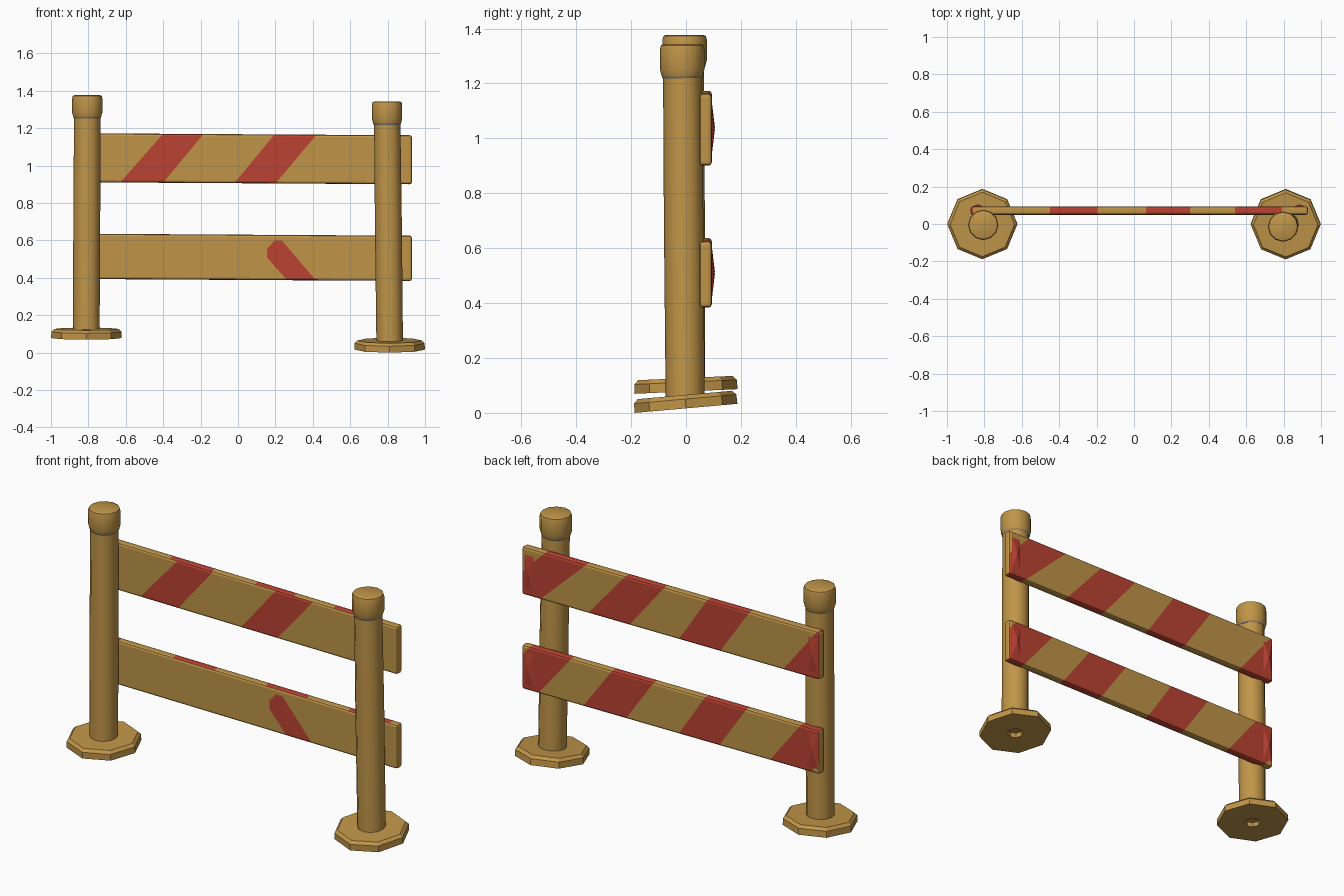
import bpy, bmesh, math
from mathutils import Vector, Matrix

if "Cube" in bpy.data.objects:
    bpy.data.objects.remove(bpy.data.objects["Cube"])


def material(name, rgb):
    m = bpy.data.materials.new(name)
    m.diffuse_color = (*rgb, 1)
    m.use_nodes = True
    m.node_tree.nodes["Principled BSDF"].inputs["Base Color"].default_value = m.diffuse_color
    return m


TAN = material("tan_wood", (0.53, 0.30, 0.065))
RED = material("red_paint", (0.50, 0.055, 0.032))
GREY = material("grey_metal", (0.2, 0.19, 0.21))


def finish(name, bm, mats, smooth=False):
    bmesh.ops.recalc_face_normals(bm, faces=bm.faces)
    me = bpy.data.meshes.new(name)
    bm.to_mesh(me)
    bm.free()
    for m in mats:
        me.materials.append(m)
    ob = bpy.data.objects.new(name, me)
    bpy.context.collection.objects.link(ob)
    if smooth:
        bpy.ops.object.select_all(action='DESELECT')
        ob.select_set(True)
        bpy.context.view_layer.objects.active = ob
        bpy.ops.object.shade_smooth_by_angle(angle=math.radians(35))
    return ob


def loft(rings, n):
    """Closed stack of rings, each (x, y, z, radius)."""
    bm = bmesh.new()
    loops = [[bm.verts.new((x + r * math.cos(2 * math.pi * i / n),
                            y + r * math.sin(2 * math.pi * i / n), z))
              for i in range(n)] for x, y, z, r in rings]
    for a, b in zip(loops, loops[1:]):
        for i in range(n):
            j = (i + 1) % n
            bm.faces.new((a[i], a[j], b[j], b[i]))
    bm.faces.new(loops[0][::-1])
    bm.faces.new(loops[-1])
    return bm


def post(side, foot, head, base_z, tilt):
    """Leaning post with a cap and a tilted eight-sided base."""
    f, h = Vector(foot), Vector(head)
    finish(side + "_post", loft([(*f, 0.071), (*f.lerp(h, 0.5), 0.072),
                                 (*(h - Vector((0, 0, 0.03))), 0.07)], 12), [TAN], True)
    # cap with chamfered rims and a grey underside
    bm = loft([(h.x, h.y, h.z + dz, r) for dz, r in
               ((-0.125, 0.071), (-0.118, 0.074), (-0.092, 0.081), (-0.018, 0.081),
                (-0.004, 0.077), (0, 0.068))], 12)
    bm.normal_update()
    for face in bm.faces:
        if face.calc_center_median().z < h.z - 0.119:
            face.material_index = 1
    finish(side + "_cap", bm, [TAN, GREY], True)
    # base with a hole underneath
    bm = loft([(0, 0, 0.03, 0.038), (0, 0, 0, 0.042), (0, 0, 0, 0.188),
               (0, 0, 0.034, 0.187), (0, 0, 0.049, 0.172)], 8)
    bm.transform(Matrix.Translation((f.x, 0, base_z)) @ Matrix.Rotation(tilt, 4, 'X'))
    finish(side + "_base", bm, [TAN])


post("left", (-0.811, -0.002, 0.1), (-0.806, -0.005, 1.377), 0.078, 0.045)
post("right", (0.811, -0.003, 0.04), (0.797, -0.014, 1.343), 0.0165, 0.088)


def stripe(z0, z1, b0, b1, t0, t1):
    """Slanted band from bottom x range to top x range, run past the edges."""
    e = 0.2
    d0, d1 = (t0 - b0) * e, (t1 - b1) * e
    h = (z1 - z0) * e
    return [(b0 - d0, z0 - h), (b1 - d1, z0 - h), (t1 + d1, z1 + h), (t0 + d0, z1 + h)]


def inside(poly, x, z):
    return all((b[0] - a[0]) * (z - a[1]) - (b[1] - a[1]) * (x - a[0]) >= 0
               for a, b in zip(poly, poly[1:] + poly[:1]))


def board(name, z0, z1, front, back):
    x0, x1, y0, y1 = -0.873, 0.93, 0.049, 0.094
    bm = bmesh.new()
    bmesh.ops.create_cube(bm, size=1)
    bm.transform(Matrix.Translation(((x0 + x1) / 2, (y0 + y1) / 2, (z0 + z1) / 2))
                 @ Matrix.Diagonal((x1 - x0, y1 - y0, z1 - z0, 1)))
    bmesh.ops.bevel(bm, geom=bm.edges[:], offset=0.012, segments=2,
                    profile=0.5, affect='EDGES')
    # cut along every stripe edge, then paint by facing side
    for poly in front + back:
        for a, b in zip(poly, poly[1:] + poly[:1]):
            bmesh.ops.bisect_plane(bm, geom=bm.verts[:] + bm.edges[:] + bm.faces[:],
                                   plane_co=(a[0], 0, a[1]),
                                   plane_no=(b[1] - a[1], 0, a[0] - b[0]))
    bm.normal_update()
    for f in bm.faces:
        c = f.calc_center_median()
        n = f.normal
        if abs(n.x) > 0.8:
            continue
        polys = front if n.y < -0.5 else back
        f.material_index = int(any(inside(p, c.x, c.z) for p in polys))
    # slight sag to the right
    for v in bm.verts:
        v.co.z -= 0.006 * v.co.x
    finish(name, bm, [TAN, RED])
    # shallow bumps at both ends of the back face
    for side, x in (("left", -0.835), ("right", 0.885)):
        bm = bmesh.new()
        zc = (z0 + z1) / 2 - 0.006 * x
        base = [bm.verts.new((x + dx, y1 - 0.001, zc + dz)) for dx, dz in
                ((-0.03, -0.1), (0.03, -0.1), (0.03, 0.1), (-0.03, 0.1))]
        tip = bm.verts.new((x, 0.105, zc))
        bm.faces.new(base)
        for i in range(4):
            bm.faces.new((base[i], base[(i + 1) % 4], tip))
        finish(name + "_" + side + "_bump", bm, [RED])


U, L = (0.906, 1.168), (0.389, 0.631)
board("upper_board", *U,
      front=[stripe(*U, -0.63, -0.40, -0.40, -0.185), stripe(*U, -0.02, 0.20, 0.195, 0.42)],
      back=[stripe(*U, 0.82, 1.05, 0.54, 0.79), stripe(*U, 0.28, 0.53, 0.065, 0.30),
            stripe(*U, -0.27, -0.02, -0.45, -0.195), stripe(*U, -0.90, -0.65, -1.10, -0.86)])
board("lower_board", *L,
      # chipped leftover stripe on the front
      front=[[(0.155, 0.51), (0.28, 0.37), (0.433, 0.37), (0.235, 0.60),
              (0.195, 0.60), (0.155, 0.555)]],
      back=[stripe(*L, 0.83, 1.08, 0.63, 0.88), stripe(*L, 0.30, 0.56, 0.13, 0.38),
            stripe(*L, -0.265, -0.02, -0.43, -0.18), stripe(*L, -0.82, -0.57, -1.0, -0.76)])
